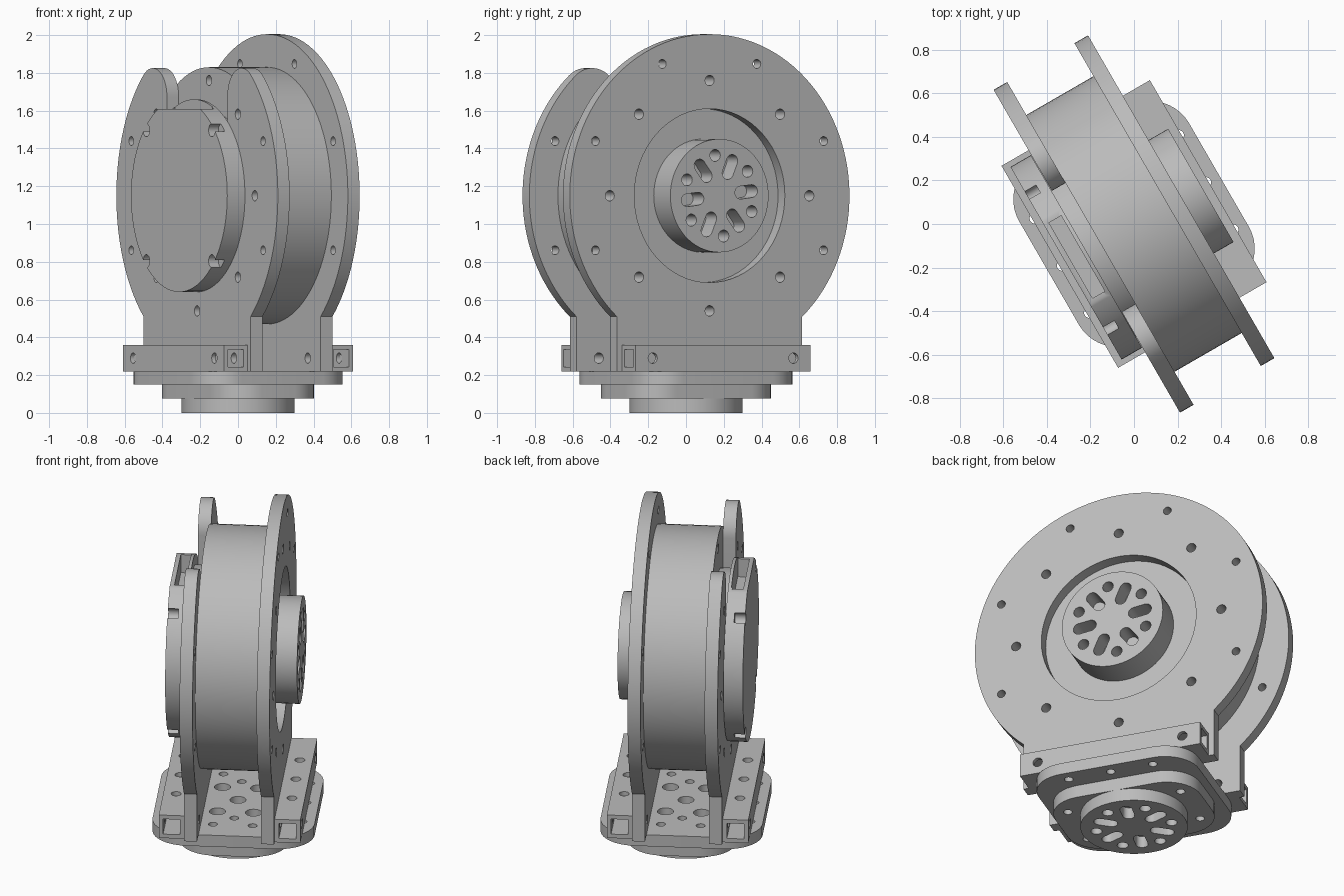
import bpy, bmesh
from math import sin, cos, radians, pi, atan2, sqrt
from mathutils import Matrix

if "Cube" in bpy.data.objects:
    bpy.data.objects.remove(bpy.data.objects["Cube"])

metal = bpy.data.materials.new("light_grey_metal")
GREY = (0.5, 0.5, 0.5, 1)
metal.use_nodes = True
metal.diffuse_color = GREY
metal.node_tree.nodes["Principled BSDF"].inputs["Base Color"].default_value = GREY

TURN = Matrix.Rotation(radians(30), 4, "Z")
AXIS_Z = 1.15       # height of the motor axis
PLATE_R = 0.855     # side plate radius
NECK = 0.566        # half width of the plate foot
OPEN_R = 0.46       # central opening in the plates


# ---- profiles ----
def arc(cx, cy, r, a, b, n):
    return [(cx + r * cos(a + (b - a) * i / n), cy + r * sin(a + (b - a) * i / n))
            for i in range(n + 1)]


def circle(cx, cy, r, n=20):
    return arc(cx, cy, r, 0, 2 * pi, n)[:-1]


def rect(x0, x1, y0, y1):
    return [(x0, y0), (x1, y0), (x1, y1), (x0, y1)]


def round_rect(a, b, r):
    pts = []
    for k, (sx, sy) in enumerate([(1, 1), (-1, 1), (-1, -1), (1, -1)]):
        pts += arc(sx * (a - r), sy * (b - r), r, k * pi / 2, (k + 1) * pi / 2, 10)
    return pts


def ring(cy, radius, r, count, start):
    angles = [radians(start) + 2 * pi * k / count for k in range(count)]
    return [circle(radius * cos(a), cy + radius * sin(a), r, 14) for a in angles]


def radial_slots(cy, radius, half, r, start):
    slots = []
    for k in range(6):
        a = radians(start + 60 * k)
        ends = [(radius + s * half, a - pi / 2 + t) for s, t in ((1, 0), (-1, pi))]
        pts = []
        for d, t in ends:
            pts += arc(d * cos(a), cy + d * sin(a), r, t, t + pi, 8)
        slots.append(pts)
    return slots


# ---- solids ----
def solid(name, profiles, axis, lo, hi):
    """Extrude closed profiles along local x, y or z."""
    place = {"x": lambda p, d: (d, p[0], p[1]),
             "y": lambda p, d: (p[0], d, p[1]),
             "z": lambda p, d: (p[0], p[1], d)}[axis]
    bm = bmesh.new()
    for pts in profiles:
        low = [bm.verts.new(place(p, lo)) for p in pts]
        top = [bm.verts.new(place(p, hi)) for p in pts]
        bm.faces.new(low[::-1])
        bm.faces.new(top)
        for i in range(len(pts)):
            j = (i + 1) % len(pts)
            bm.faces.new((low[i], low[j], top[j], top[i]))
    bmesh.ops.recalc_face_normals(bm, faces=bm.faces)
    mesh = bpy.data.meshes.new(name)
    bm.to_mesh(mesh)
    bm.free()
    mesh.materials.append(metal)
    ob = bpy.data.objects.new(name, mesh)
    bpy.context.collection.objects.link(ob)
    return ob


def cut(ob, profiles, axis, lo, hi):
    cutter = solid("cutter", profiles, axis, lo, hi)
    mod = ob.modifiers.new("cut", "BOOLEAN")
    mod.operation, mod.solver, mod.object = "DIFFERENCE", "EXACT", cutter
    deps = bpy.context.evaluated_depsgraph_get()
    mesh = bpy.data.meshes.new_from_object(ob.evaluated_get(deps))
    ob.modifiers.clear()
    ob.data = mesh
    bpy.data.objects.remove(cutter)


def finish(ob):
    ob.data.transform(TURN)
    ob.data.shade_smooth()
    ob.data.set_sharp_from_angle(angle=radians(30))


# ---- side plates ----
foot_angle = -atan2(sqrt(PLATE_R ** 2 - NECK ** 2), NECK)
full = [(NECK, 0.22)] + arc(0, AXIS_Z, PLATE_R, foot_angle, pi - foot_angle, 90) + [(-NECK, 0.22)]

# open plate: a slot from the top leaves two rounded horns
SLOT, HORN = 0.32, 0.15
horn_v = SLOT + HORN
horn_z = sqrt((PLATE_R - HORN) ** 2 - horn_v ** 2)
horn_angle = atan2(horn_z, horn_v)
half = [(NECK, 0.22)] + arc(0, AXIS_Z, PLATE_R, foot_angle, horn_angle, 40)
half += arc(horn_v, AXIS_Z + horn_z, HORN, horn_angle, pi, 16)[1:]
half += arc(0, AXIS_Z, OPEN_R, atan2(sqrt(OPEN_R ** 2 - SLOT ** 2), SLOT), -pi / 2, 32)
forked = half + [(-v, z) for v, z in half[-2::-1]]

bolts = [c for c in ring(AXIS_Z, 0.755, 0.024, 8, 22.5) if c[0][1] > 0.6]
foot_holes = [circle(s * 0.43, 0.29, 0.028) for s in (1, -1)]
motor_bolts = ring(AXIS_Z, 0.61, 0.028, 8, 0)

left_plate = solid("left_side_plate", [full], "x", 0.178, 0.25)
cut(left_plate, [circle(0, AXIS_Z, OPEN_R, 64)] + bolts + motor_bolts + foot_holes, "x", 0.1, 0.3)
right_plate = solid("right_side_plate", [forked], "x", -0.25, -0.178)
side_bolts = [c for c in motor_bolts if not (abs(c[0][0]) < 0.2 and c[0][1] > 1.5)]
cut(right_plate, bolts + side_bolts + foot_holes, "x", -0.3, -0.1)

# ---- motor drum ----
drum = solid("motor_drum", [circle(0, AXIS_Z, 0.68, 96)], "x", -0.178, 0.178)
cut(drum, motor_bolts, "x", 0.11, 0.3)
cut(drum, motor_bolts, "x", -0.3, -0.11)

# ---- output hub with slots and holes ----
hub = solid("output_hub", [circle(0, AXIS_Z, 0.3, 64)], "x", 0.17, 0.354)
cut(hub, ring(AXIS_Z, 0.215, 0.032, 6, 97) + radial_slots(AXIS_Z, 0.165, 0.035, 0.034, 67),
    "x", 0.24, 0.4)

# ---- rear cap with connector pocket and screw notches ----
neck = solid("rear_cap_neck", [circle(0, AXIS_Z, 0.45, 64)], "x", -0.26, -0.17)
cap = solid("rear_cap", [circle(0, AXIS_Z, 0.51, 80)], "x", -0.36, -0.252)
cut(cap, [rect(-0.4, 0.4, 1.61, 1.8)], "x", -0.4, -0.275)
cut(cap, [rect(-0.2, 0.2, 1.5, 1.7)], "x", -0.335, -0.27)
cut(cap, ring(AXIS_Z, 0.49, 0.035, 4, 45), "x", -0.4, -0.3)

# ---- square tubes along the plate feet ----
tubes = []
for side, name in ((1, "left_foot_tube"), (-1, "right_foot_tube")):
    u0, u1 = sorted((side * 0.25, side * 0.393))
    tube = solid(name, [rect(u0, u1, 0.22, 0.36)], "y", -0.535, 0.535)
    cut(tube, [rect(u0 + 0.024, u1 - 0.024, 0.244, 0.336)], "y", -0.6, 0.6)
    cut(tube, foot_holes, "x", u0 - 0.05, u1 + 0.05)
    cut(tube, [circle((u0 + u1) / 2, v, 0.028) for v in (-0.25, 0, 0.25)], "z", 0.2, 0.4)
    tubes.append(tube)

# ---- base plate, flange and lower hub ----
base = solid("base_plate", [round_rect(0.45, 0.475, 0.2)], "z", 0.15, 0.22)
large = [circle(0, 0, 0.045)] + [circle(sx * 0.1, sy * 0.16, 0.045)
                                 for sx in (1, -1) for sy in (1, -1)]
small = [circle(sx * 0.11, sy * 0.33, 0.025) for sx in (1, -1) for sy in (1, -1)]
small += [circle(0, s * 0.24, 0.025) for s in (1, -1)]
cut(base, large + small, "z", 0.17, 0.3)
cut(base, [circle(s * 0.38, v, 0.025) for s in (1, -1) for v in (-0.25, 0, 0.25)], "z", 0.1, 0.3)

flange = solid("base_flange", [round_rect(0.3, 0.43, 0.2)], "z", 0.075, 0.15)
cut(flange, [circle(sx * 0.16, sy * 0.335, 0.025) for sx in (1, -1) for sy in (1, -1)],
    "z", 0.05, 0.14)

lower_hub = solid("lower_hub", [circle(0, 0, 0.3, 64)], "z", 0, 0.08)
cut(lower_hub, ring(0, 0.215, 0.032, 6, 97) + radial_slots(0, 0.165, 0.035, 0.034, 67),
    "z", -0.05, 0.07)

for part in [left_plate, right_plate, drum, hub, neck, cap, base, flange, lower_hub] + tubes:
    finish(part)
